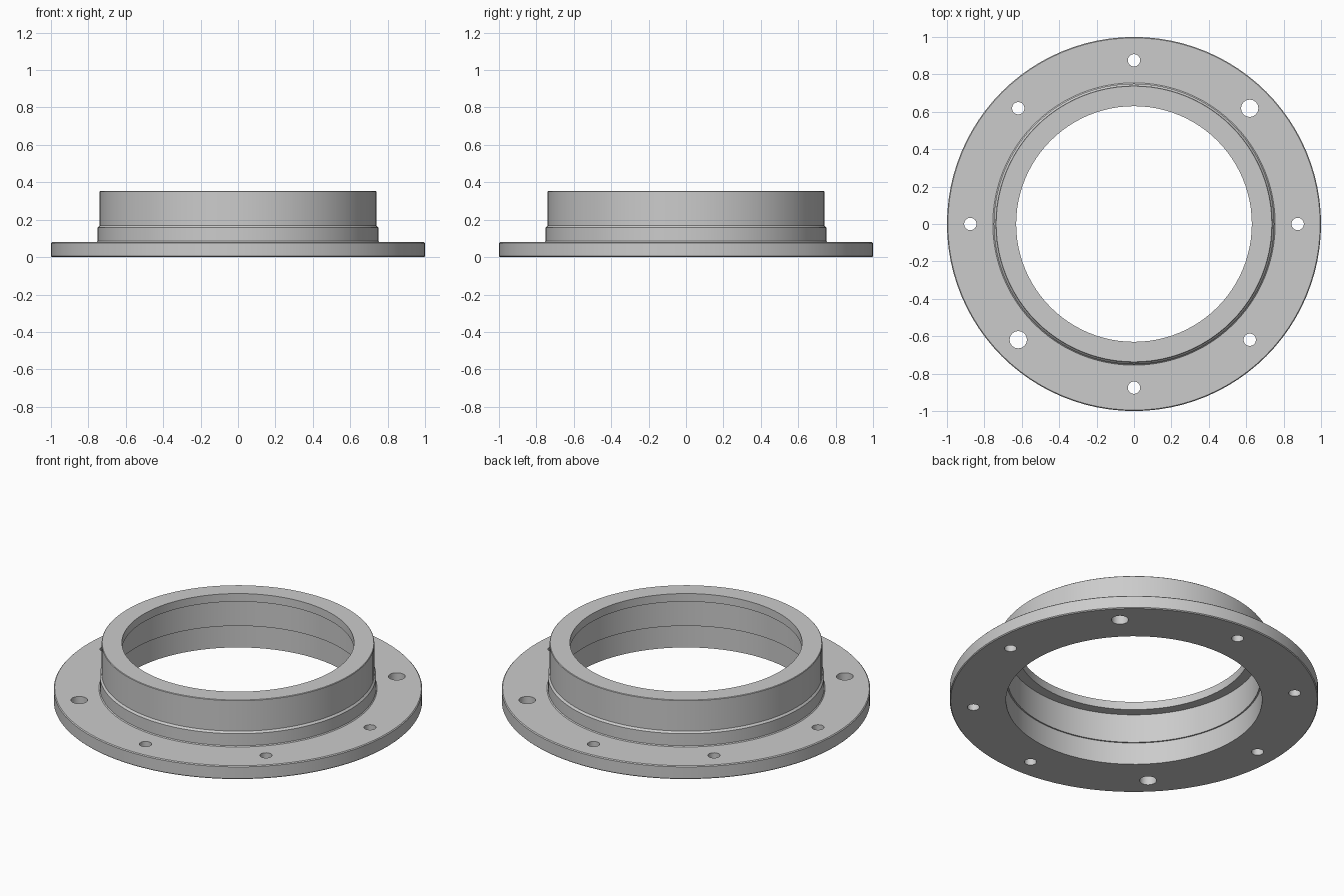
import bpy, bmesh
from math import sin, cos, pi, radians

if "Cube" in bpy.data.objects:
    bpy.data.objects.remove(bpy.data.objects["Cube"])

SEG = 96


def lathe(name, profile):
    """Revolve a closed (radius, z) profile around the z axis."""
    bm = bmesh.new()
    rings = [[bm.verts.new((r * cos(2 * pi * i / SEG), r * sin(2 * pi * i / SEG), z))
              for r, z in profile] for i in range(SEG)]
    n = len(profile)
    for i in range(SEG):
        a, b = rings[i], rings[(i + 1) % SEG]
        for j in range(n):
            k = (j + 1) % n
            bm.faces.new((a[j], b[j], b[k], a[k]))
    bmesh.ops.recalc_face_normals(bm, faces=bm.faces)
    mesh = bpy.data.meshes.new(name)
    bm.to_mesh(mesh)
    bm.free()
    obj = bpy.data.objects.new(name, mesh)
    bpy.context.collection.objects.link(obj)
    return obj


# Flange, stepped hub, top lip and stepped bore in one section
ring = lathe("flanged_ring", [
    (0.695, 0), (0.995, 0), (1.0, 0.005), (1.0, 0.075), (0.995, 0.08),
    (0.755, 0.08), (0.75, 0.085), (0.75, 0.157), (0.74, 0.168),
    (0.74, 0.35), (0.737, 0.353), (0.63, 0.353),
    (0.63, 0.305), (0.687, 0.305), (0.687, 0.133), (0.695, 0.133),
])

# Bolt holes: eight around the flange, two opposite ones larger
holes = []
for i in range(8):
    a = radians(45 * i)
    bpy.ops.mesh.primitive_cylinder_add(
        vertices=32, radius=0.046 if i in (1, 5) else 0.033, depth=0.3,
        location=(0.875 * cos(a), 0.875 * sin(a), 0.04))
    holes.append(bpy.context.object)
bpy.ops.object.select_all(action='DESELECT')
for h in holes:
    h.select_set(True)
bpy.context.view_layer.objects.active = holes[0]
bpy.ops.object.join()
cutter = bpy.context.object
cutter.name = "bolt_hole_cutter"
cutter.hide_render = True

mod = ring.modifiers.new("bolt_holes", 'BOOLEAN')
mod.operation = 'DIFFERENCE'
mod.solver = 'EXACT'
mod.object = cutter
bpy.ops.object.select_all(action='DESELECT')
ring.select_set(True)
bpy.context.view_layer.objects.active = ring
bpy.ops.object.modifier_apply(modifier=mod.name)
bpy.data.objects.remove(cutter)
bpy.ops.object.shade_smooth_by_angle(angle=radians(25))
